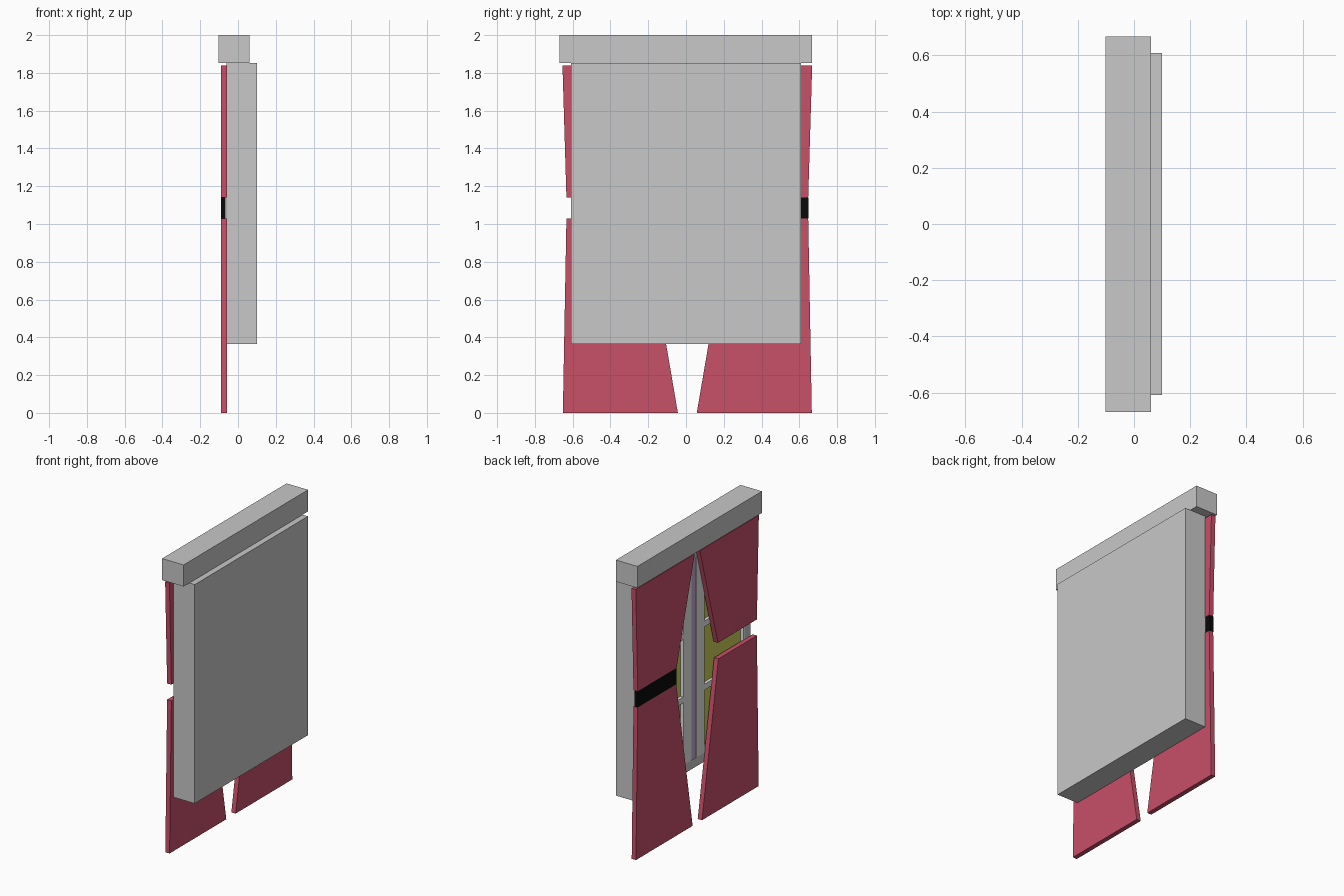
import bpy

cube = bpy.data.objects.get("Cube")
if cube:
    bpy.data.objects.remove(cube, do_unlink=True)


def material(name, color):
    m = bpy.data.materials.new(name)
    m.use_nodes = True
    m.diffuse_color = (*color, 1)
    m.node_tree.nodes["Principled BSDF"].inputs["Base Color"].default_value = (*color, 1)
    return m


GREY = material("wall grey", (0.58, 0.58, 0.58))
WHITE = material("frame white", (0.8, 0.8, 0.8))
PINK = material("curtain pink", (0.58, 0.08, 0.14))
BLACK = material("tie black", (0.003, 0.003, 0.003))
YELLOW = material("pane yellow", (0.6, 0.6, 0.1))
PURPLE = material("seam purple", (0.53, 0.39, 0.62))


def slab(name, outline, x0, x1, mat):
    """Extrude a (y, z) outline from x0 to x1."""
    n = len(outline)
    verts = [(x, y, z) for x in (x0, x1) for y, z in outline]
    faces = [list(range(n))[::-1], list(range(n, 2 * n))]
    faces += [(i, (i + 1) % n, n + (i + 1) % n, n + i) for i in range(n)]
    mesh = bpy.data.meshes.new(name)
    mesh.from_pydata(verts, [], faces)
    if sum(a[0] * b[1] - b[0] * a[1] for a, b in zip(outline, outline[1:] + outline[:1])) < 0:
        mesh.flip_normals()
    mesh.materials.append(mat)
    obj = bpy.data.objects.new(name, mesh)
    bpy.context.collection.objects.link(obj)
    return obj


def box(name, x0, x1, y0, y1, z0, z1, mat):
    return slab(name, [(y0, z0), (y1, z0), (y1, z1), (y0, z1)], x0, x1, mat)


# Window casing: solid back, raised border and header
FRONT, RECESS, BACK = -0.06, -0.035, 0.1
W, BOTTOM, TOP, EDGE = 0.608, 0.365, 1.853, 0.06
box("casing_back", RECESS, BACK, -W, W, BOTTOM, TOP, GREY)
box("casing_sill", FRONT, RECESS, -W, W, BOTTOM, BOTTOM + EDGE, GREY)
box("casing_top", FRONT, RECESS, -W, W, TOP - EDGE, TOP, GREY)
box("header", -0.102, 0.06, -0.67, 0.667, TOP, 2, GREY)

# Two sashes, each with stiles, bars and a glass plate
low, high = BOTTOM + EDGE, TOP - EDGE
for side, s in (("left", 1), ("right", -1)):
    def part(name, x0, a, b, z0, z1, mat, x1=RECESS):
        box(f"{side}_{name}", x0, x1, *sorted((s * a, s * b)), z0, z1, mat)
    part("casing_side", FRONT, W - EDGE, W, low, high, GREY)
    part("outer_stile", FRONT, 0.53, W - EDGE, low, high, WHITE)
    part("inner_stile", FRONT, 0.025, 0.115, low, high, WHITE)
    part("glass", RECESS - 0.005, 0.115, 0.53, low, high, YELLOW)
    for i, z in enumerate((low + 0.02, 0.87, 1.3, high - 0.02)):
        part(f"bar_{i}", FRONT, 0.115, 0.53, z - 0.02, z + 0.02, WHITE)
box("centre_seam", FRONT + 0.003, RECESS, -0.025, 0.025, low, high, PURPLE)

# Curtains: upper and lower drapes gathered at the middle
CURTAIN = (-0.09, -0.058)
TIE_LOW, TIE_HIGH, CURTAIN_TOP = 1.03, 1.14, 1.84
for side, s, shift in (("back", 1, 0.007), ("front", -1, 0.007)):
    def drape(name, points):
        slab(f"{side}_{name}", [(s * y + shift, z) for y, z in points], *CURTAIN, PINK)
    drape("upper_curtain", [(0.222, TIE_HIGH), (0.64, TIE_HIGH),
                            (0.661, CURTAIN_TOP), (0.028, CURTAIN_TOP)])
    drape("lower_curtain", [(0.05, 0), (0.659, 0), (0.64, TIE_LOW), (0.226, TIE_LOW)])

# Tie band on one side only
box("curtain_tie", -0.09, -0.065, 0.23, 0.648, TIE_LOW, TIE_HIGH, BLACK)
